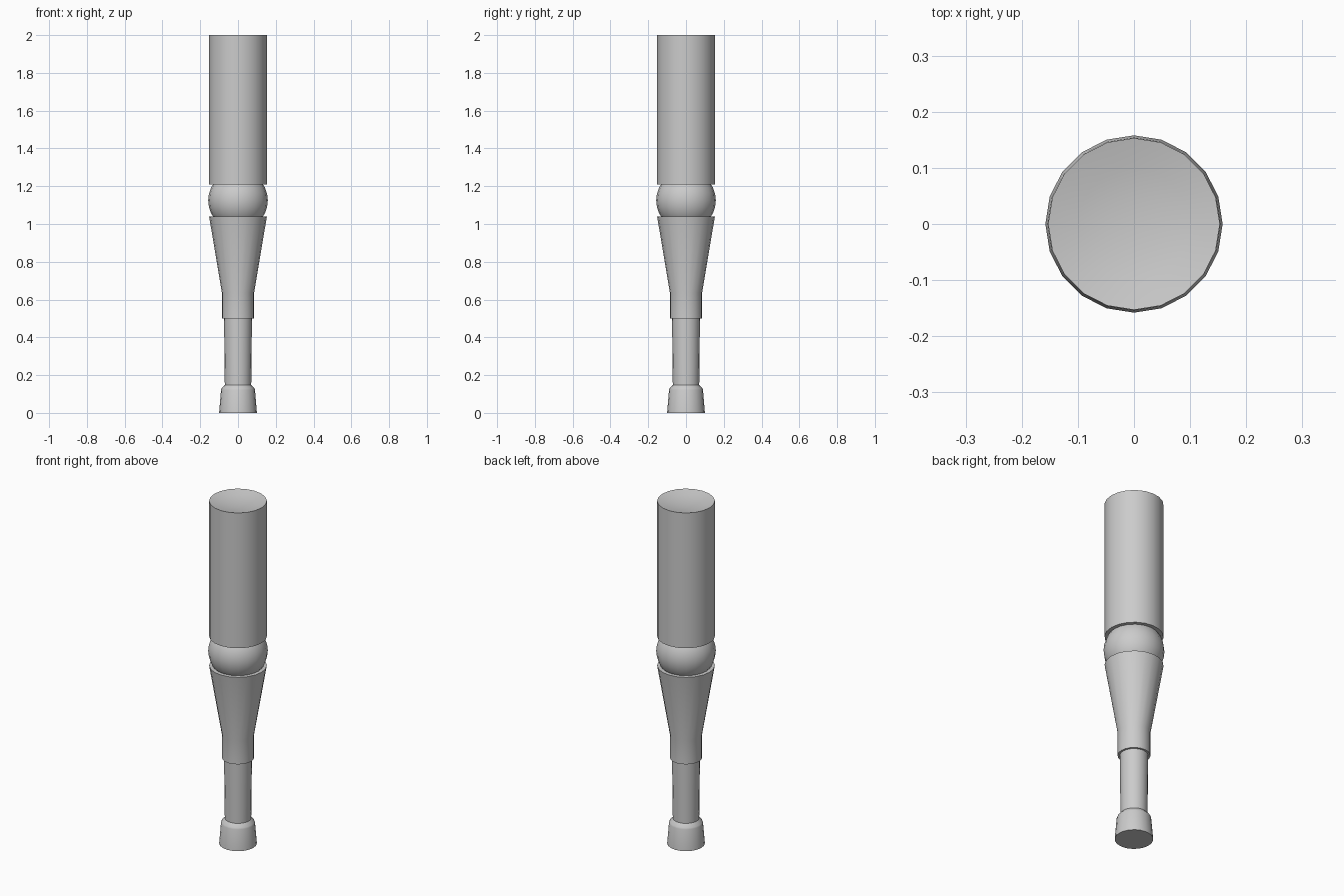
import bpy, bmesh, math

if "Cube" in bpy.data.objects:
    bpy.data.objects.remove(bpy.data.objects["Cube"])

SIDES = 20


def lathe(name, profile, angle=40):
    """Revolve (radius, z) points around the z axis; radius 0 makes a pole."""
    bm = bmesh.new()
    rings = []
    for r, z in profile:
        if r == 0:
            rings.append([bm.verts.new((0, 0, z))])
        else:
            rings.append([bm.verts.new((r * math.cos(a), r * math.sin(a), z))
                          for a in (2 * math.pi * i / SIDES for i in range(SIDES))])
    for lo, hi in zip(rings, rings[1:]):
        for i in range(SIDES):
            j = (i + 1) % SIDES
            if len(lo) == 1:
                bm.faces.new((lo[0], hi[j], hi[i]))
            elif len(hi) == 1:
                bm.faces.new((lo[i], lo[j], hi[0]))
            else:
                bm.faces.new((lo[i], lo[j], hi[j], hi[i]))
    bmesh.ops.recalc_face_normals(bm, faces=bm.faces[:])
    mesh = bpy.data.meshes.new(name)
    bm.to_mesh(mesh)
    bm.free()
    obj = bpy.data.objects.new(name, mesh)
    bpy.context.collection.objects.link(obj)
    bpy.ops.object.select_all(action='DESELECT')
    obj.select_set(True)
    bpy.context.view_layer.objects.active = obj
    bpy.ops.object.shade_smooth_by_angle(angle=math.radians(angle))
    return obj


# Upper leg: straight cylinder with a slightly dished top
lathe("upper_leg", [(0, 1.21), (0.153, 1.21), (0.153, 2.0),
                    (0.10, 1.988), (0.05, 1.982), (0, 1.98)])

# Knee: ball joint between the two leg sections
N = 14
ball = [(0.158 * math.sin(math.pi * k / N) if 0 < k < N else 0,
         1.125 - 0.158 * math.cos(math.pi * k / N)) for k in range(N + 1)]
lathe("knee_ball", ball)

# Lower leg: taper ending in a short straight sleeve
lathe("lower_leg", [(0, 0.5), (0.085, 0.5), (0.085, 0.635), (0.153, 1.04), (0, 1.04)])

# Shank and flared foot
lathe("shank_and_foot", [(0, 0), (0.1, 0), (0.09, 0.122), (0.087, 0.13),
                         (0.07, 0.148), (0.074, 0.51), (0, 0.51)])
